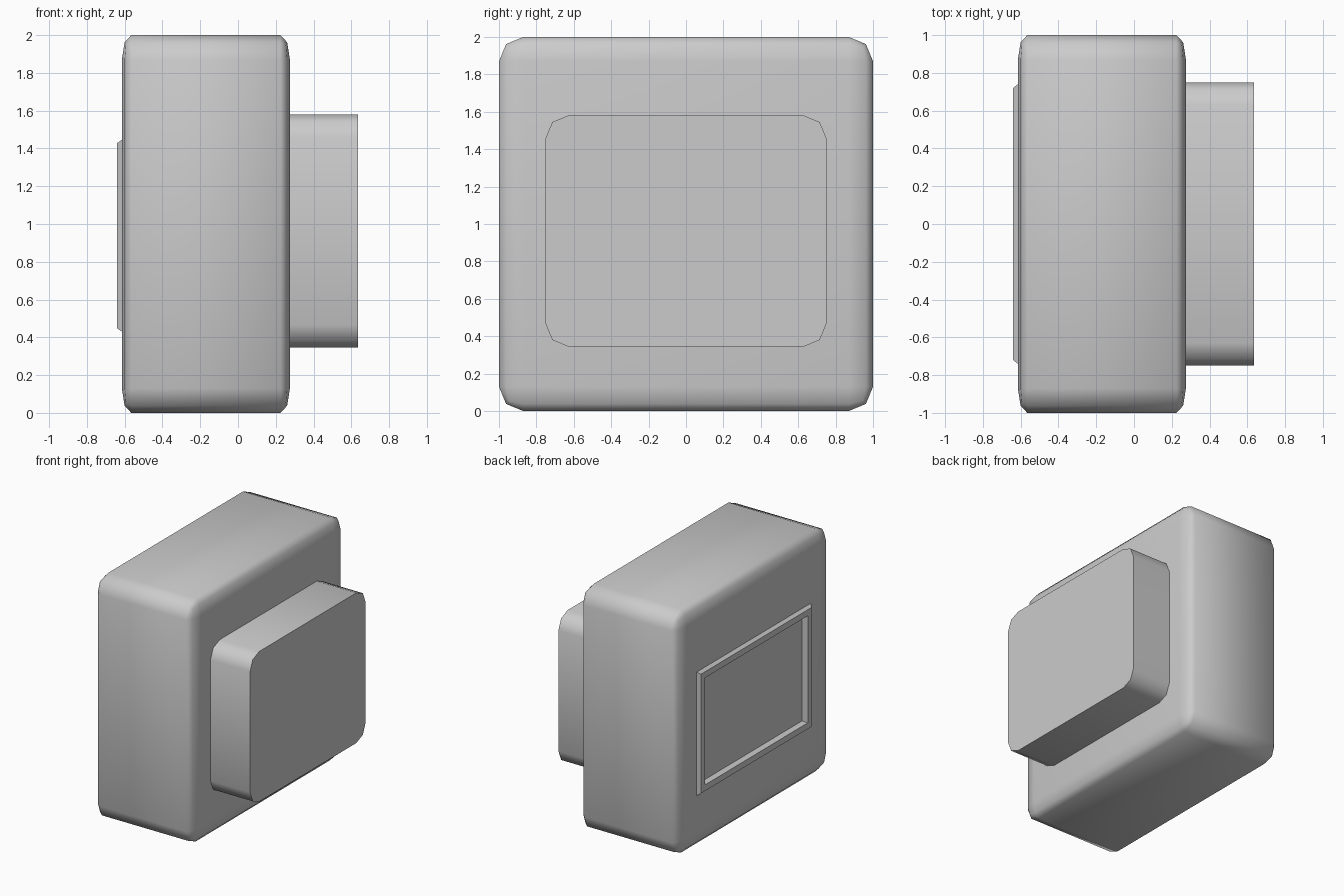
import bpy, bmesh, math
from mathutils import Vector

if "Cube" in bpy.data.objects:
    bpy.data.objects.remove(bpy.data.objects["Cube"])

grey = bpy.data.materials.new("light grey")
grey.diffuse_color = (0.6, 0.6, 0.6, 1)
grey.use_nodes = True
grey.node_tree.nodes["Principled BSDF"].inputs["Base Color"].default_value = grey.diffuse_color


def finish(bm, name):
    """Turn a bmesh into a smooth-shaded object with crisp hard edges."""
    bmesh.ops.recalc_face_normals(bm, faces=bm.faces)
    me = bpy.data.meshes.new(name)
    bm.to_mesh(me)
    bm.free()
    ob = bpy.data.objects.new(name, me)
    bpy.context.collection.objects.link(ob)
    me.materials.append(grey)
    bpy.ops.object.select_all(action='DESELECT')
    ob.select_set(True)
    bpy.context.view_layer.objects.active = ob
    bpy.ops.object.shade_smooth_by_angle(angle=math.radians(50))
    return ob


def box(lo, hi):
    bm = bmesh.new()
    bmesh.ops.create_cube(bm, size=1)
    for v in bm.verts:
        v.co = Vector(h if c > 0 else l for c, l, h in zip(v.co, lo, hi))
    return bm


# Housing: rounded block, bevelled while stretched so the rounding is shallow in x
squash = 0.05 / 0.13
bm = box((-0.615 / squash, -1, 0), (0.275 / squash, 1, 2))
bmesh.ops.bevel(bm, geom=bm.edges[:], offset=0.13, segments=2, profile=0.5, affect='EDGES')
for v in bm.verts:
    v.co.x *= squash

# Raised rim with a recessed panel on the -x face: (x, half width, half height)
panel = min(bm.faces, key=lambda f: f.calc_center_median().x)
for x, hy, hz in ((-0.615, 0.74, 0.508), (-0.64, 0.72, 0.49),
                  (-0.64, 0.67, 0.44), (-0.585, 0.67, 0.44)):
    bmesh.ops.inset_region(bm, faces=[panel], thickness=0.02)
    mid = panel.calc_center_median()
    for v in panel.verts:
        v.co = (x, math.copysign(hy, v.co.y - mid.y),
                0.938 + math.copysign(hz, v.co.z - mid.z))
bm.normal_update()
for e in bm.edges:
    # keep the rim edges crisp
    if all(v.co.x < -0.58 and abs(v.co.y) < 0.75 and abs(v.co.z - 0.938) < 0.52 for v in e.verts):
        e.smooth = False
finish(bm, "housing")

# Plug: block with rounded corners along x and a flat, sharp end
bm = box((0.22, -0.75, 0.345), (0.635, 0.75, 1.58))
along = [e for e in bm.edges if abs(e.verts[0].co.x - e.verts[1].co.x) > 0.1]
bmesh.ops.bevel(bm, geom=along, offset=0.12, segments=2, profile=0.5, affect='EDGES')
finish(bm, "plug")
